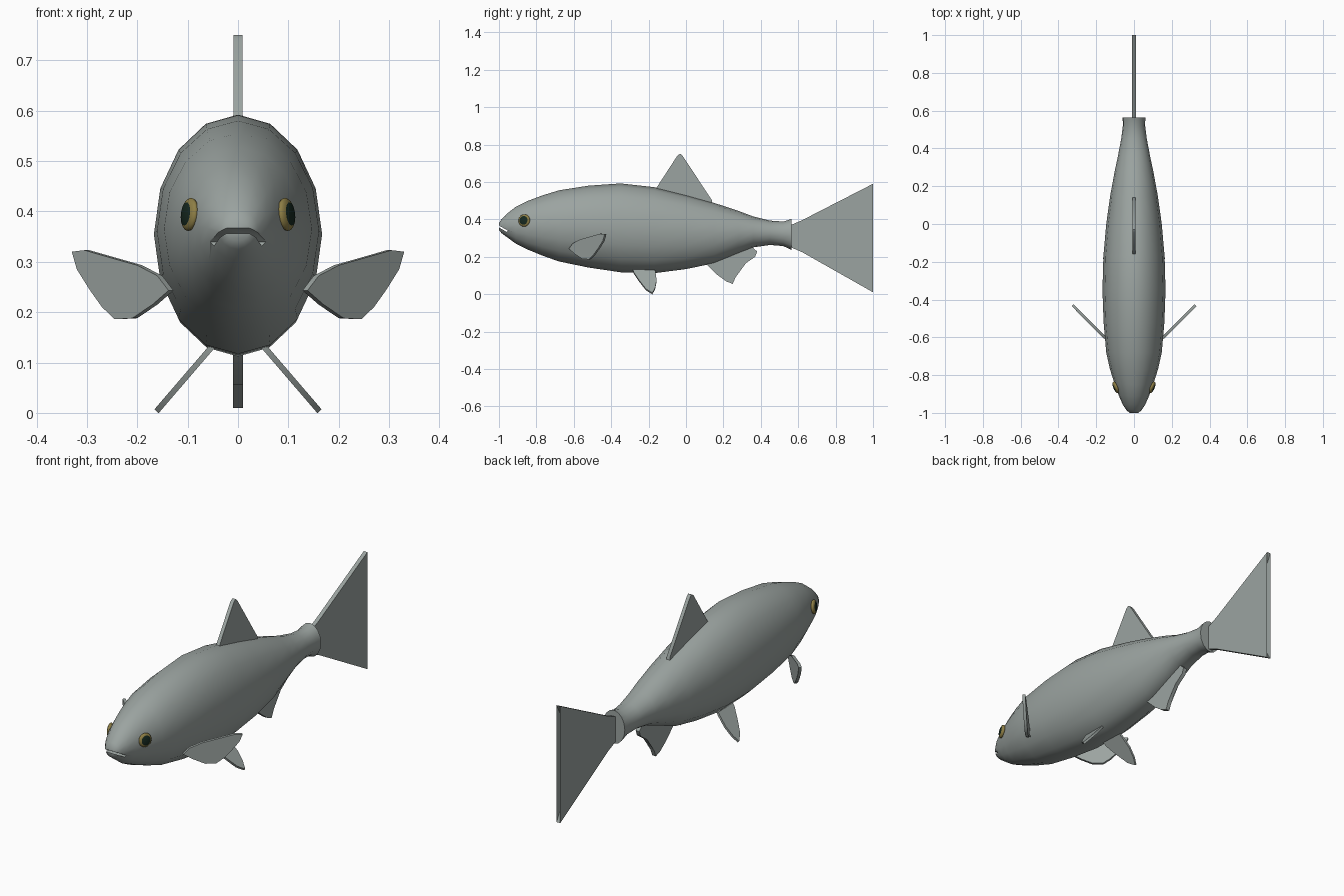
import bpy, bmesh, math
from mathutils import Vector

if "Cube" in bpy.data.objects:
    bpy.data.objects.remove(bpy.data.objects["Cube"])


def material(name, rgb):
    m = bpy.data.materials.new(name)
    m.diffuse_color = (*rgb, 1)
    m.use_nodes = True
    m.node_tree.nodes["Principled BSDF"].inputs["Base Color"].default_value = m.diffuse_color
    return m


skin = material("grey_green_skin", (0.33, 0.37, 0.355))
gold = material("gold_iris", (0.27, 0.21, 0.06))
dark = material("dark_pupil", (0.008, 0.022, 0.014))


def finish(name, bm, mats, angle=40):
    bmesh.ops.recalc_face_normals(bm, faces=bm.faces)
    me = bpy.data.meshes.new(name)
    bm.to_mesh(me)
    bm.free()
    ob = bpy.data.objects.new(name, me)
    bpy.context.collection.objects.link(ob)
    for m in mats:
        me.materials.append(m)
    smooth(ob, angle)
    return ob


def smooth(ob, angle):
    bpy.ops.object.select_all(action='DESELECT')
    ob.select_set(True)
    bpy.context.view_layer.objects.active = ob
    bpy.ops.object.shade_smooth_by_angle(angle=math.radians(angle))


# Body: elliptical rings (y, top z, bottom z, half width)
rings = [(-1.0, .380, .342, .024), (-.985, .402, .325, .040), (-.955, .432, .303, .060),
         (-.91, .467, .270, .080), (-.85, .497, .240, .101), (-.77, .527, .207, .127),
         (-.68, .555, .175, .147), (-.52, .580, .142, .161), (-.35, .592, .117, .167),
         (-.17, .572, .112, .162), (0, .530, .134, .147), (.15, .488, .165, .126),
         (.28, .445, .218, .102), (.36, .415, .250, .085), (.45, .393, .263, .068),
         (.52, .388, .257, .059), (.565, .402, .236, .060)]
SIDES = 16
bm = bmesh.new()
loops = []
for y, top, bot, w in rings:
    c, h = (top + bot) / 2, (top - bot) / 2
    loops.append([bm.verts.new((w * math.cos(2 * math.pi * i / SIDES), y,
                                c + h * math.sin(2 * math.pi * i / SIDES)))
                  for i in range(SIDES)])
for a, b in zip(loops, loops[1:]):
    for i in range(SIDES):
        j = (i + 1) % SIDES
        bm.faces.new((a[i], a[j], b[j], b[i]))
bm.faces.new(loops[0])
bm.faces.new(loops[-1])
body = finish("body", bm, [skin], 60)

# Mouth: thin sloping slot cut into the snout
bpy.ops.mesh.primitive_cube_add(size=1, location=(0, -.985, .353))
cutter = bpy.context.object
cutter.name = "mouth_cutter"
cutter.scale = (.2, .07, .009)
cutter.rotation_euler.x = math.radians(-30)
cutter.hide_render = True
bpy.context.view_layer.update()
mod = body.modifiers.new("mouth", 'BOOLEAN')
mod.operation = 'DIFFERENCE'
mod.object = cutter
bpy.context.view_layer.objects.active = body
bpy.ops.object.modifier_apply(modifier=mod.name)
bpy.data.objects.remove(cutter)
smooth(body, 60)


def fin(name, outline, place, offset):
    """Flat fin: 2D outline placed in space, thickened by +-offset."""
    bm = bmesh.new()
    off = Vector(offset)
    a = [bm.verts.new(Vector(place(*p)) + off) for p in outline]
    b = [bm.verts.new(Vector(place(*p)) - off) for p in outline]
    bm.faces.new(a)
    bm.faces.new(b[::-1])
    n = len(a)
    for i in range(n):
        j = (i + 1) % n
        bm.faces.new((a[i], b[i], b[j], a[j]))
    bmesh.ops.triangulate(bm, faces=[f for f in bm.faces if len(f.verts) > 4])
    return finish(name, bm, [skin])


# Fins on the centre line, outlined in (y, z)
def middle(y, z):
    return (0, y, z)


fin("tail_fin", [(.55, .365), (.62, .395), (1, .59), (.835, .28), (1, .01), (.62, .225),
                 (.55, .255)], middle, (.010, 0, 0))
fin("dorsal_fin", [(-.17, .55), (-.045, .742), (-.03, .75), (-.015, .735), (.14, .50),
                   (.14, .47), (-.1, .52)], middle, (.009, 0, 0))
fin("anal_fin", [(.11, .18), (.11, .158), (.165, .105), (.215, .068), (.25, .055), (.265, .09),
                 (.285, .13), (.32, .165), (.37, .20), (.38, .228), (.34, .265), (.25, .25)],
    middle, (.010, 0, 0))

pectoral = [(-.622, .243), (-.60, .272), (-.56, .293), (-.50, .310), (-.455, .323),
            (-.43, .320), (-.44, .285), (-.465, .245), (-.49, .210), (-.515, .186),
            (-.55, .188), (-.59, .215)]
pelvic = [(-.285, .135), (-.28, .115), (-.25, .07), (-.215, .025), (-.18, .003),
          (-.165, .03), (-.157, .07), (-.163, .115), (-.17, .135)]

# Paired fins and eyes, mirrored across the body
for side, s in (("right", 1), ("left", -1)):
    fin(side + "_pectoral_fin", pectoral,
        lambda y, z: (s * (.325 + (y + .43) * 1.0), y, z), (s * .005, -.005, 0))
    fin(side + "_pelvic_fin", pelvic,
        lambda y, z: (s * (.162 - (z - .003) * .86), y, z), (s * .004, 0, .004))

    # Eye: flattened ball, dark centre within a gold ring
    bm = bmesh.new()
    bmesh.ops.create_uvsphere(bm, u_segments=20, v_segments=16, radius=1)
    for f in bm.faces:
        f.material_index = 1 if f.calc_center_median().xy.length < .68 else 0
    turn = Vector((s, -.42, .12)).to_track_quat('Z', 'Y')
    for v in bm.verts:
        p = Vector((v.co.x * .033, v.co.y * .033, v.co.z * .013))
        v.co = turn @ p + Vector((s * .096, -.865, .394))
    finish(side + "_eye", bm, [gold, dark])
